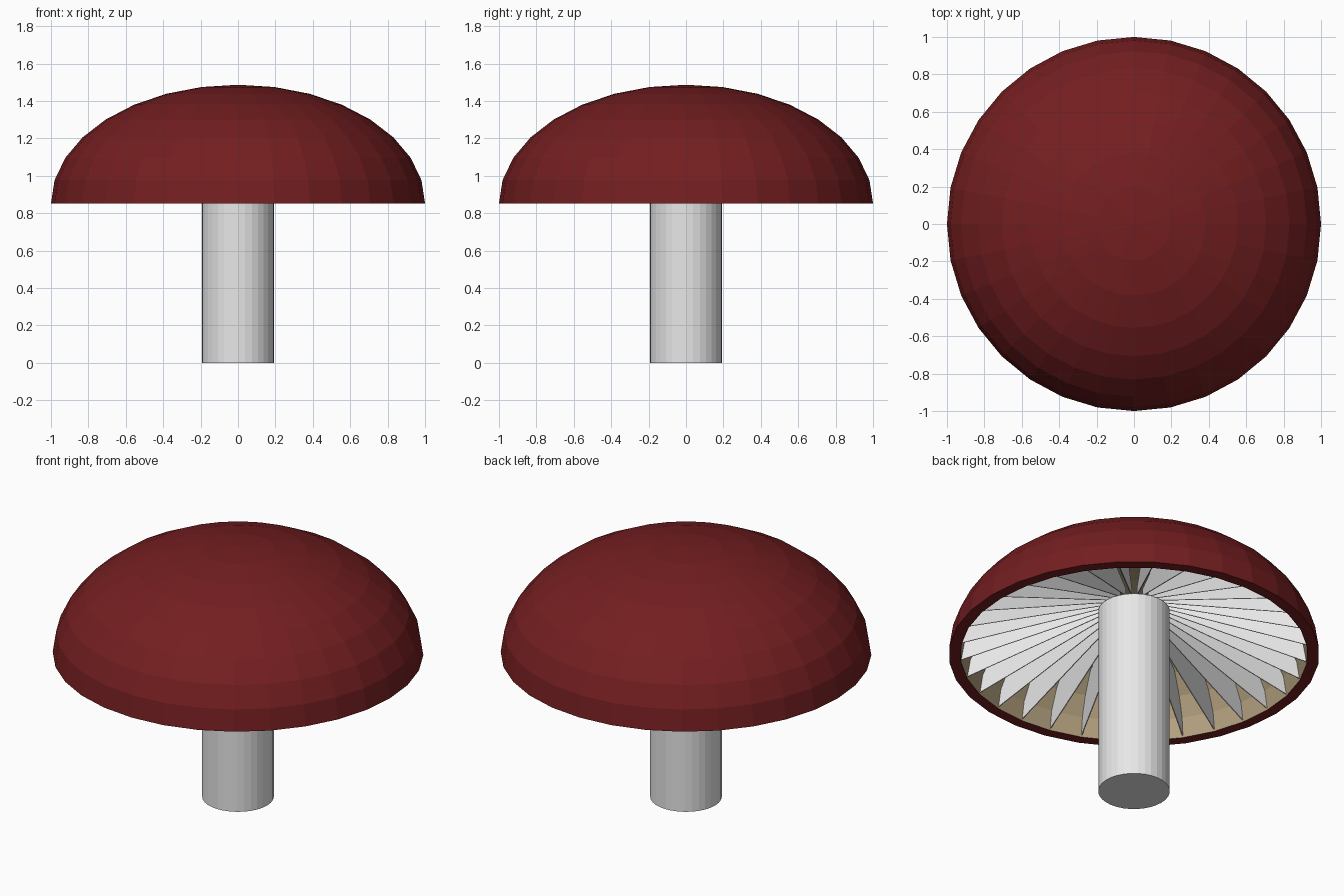
import bpy, bmesh, math
from mathutils import Matrix, Vector

cube = bpy.data.objects.get("Cube")
if cube:
    bpy.data.objects.remove(cube, do_unlink=True)

SIDES = 32
RINGS = 8
RIM_Z = 0.853          # underside of the cap
STEM_TOP = 1.12
STEM_R = 0.193


def material(name, color):
    mat = bpy.data.materials.new(name)
    mat.use_nodes = True
    mat.diffuse_color = (*color, 1)
    mat.node_tree.nodes["Principled BSDF"].inputs["Base Color"].default_value = (*color, 1)
    return mat


def add_object(name, bm, *mats):
    bmesh.ops.recalc_face_normals(bm, faces=bm.faces)
    mesh = bpy.data.meshes.new(name)
    bm.to_mesh(mesh)
    bm.free()
    for mat in mats:
        mesh.materials.append(mat)
    obj = bpy.data.objects.new(name, mesh)
    bpy.context.collection.objects.link(obj)
    return obj


def dome_point(radius, height, step):
    """Point on the dome profile, from the rim (0) to the crown (RINGS)."""
    a = math.pi / 2 * step / RINGS
    return Vector((radius * math.cos(a), 0, RIM_Z + height * math.sin(a)))


red = material("dark red", (0.174, 0.013, 0.0145))
tan = material("tan", (0.45, 0.35, 0.21))
white = material("off white", (0.8, 0.8, 0.8))

# Cap: outer dome, flat rim and tan lining, spun from one profile
OUTER, INNER = (1.0, 0.634), (0.937, 0.575)
profile = [dome_point(*OUTER, i) for i in range(RINGS, -1, -1)]
profile += [dome_point(*INNER, i) for i in range(RINGS + 1)]
bm = bmesh.new()
verts = [bm.verts.new(p) for p in profile]
edges = [bm.edges.new(pair) for pair in zip(verts, verts[1:])]
bmesh.ops.spin(bm, geom=verts + edges, cent=(0, 0, 0), axis=(0, 0, 1),
               angle=math.tau, steps=SIDES, use_duplicate=False)
bmesh.ops.remove_doubles(bm, verts=bm.verts, dist=0.0005)
for face in bm.faces:
    c = face.calc_center_median()
    level = math.hypot(c.x / OUTER[0], c.y / OUTER[0], (c.z - RIM_Z) / OUTER[1])
    face.material_index = int(level < 0.955 and c.z > RIM_Z + 0.01)
add_object("cap", bm, red, tan)

# Stem
bm = bmesh.new()
bmesh.ops.create_cone(bm, cap_ends=True, segments=SIDES, radius1=STEM_R, radius2=STEM_R,
                      depth=STEM_TOP, matrix=Matrix.Translation((0, 0, STEM_TOP / 2)))
add_object("stem", bm, white)

# Gills: thin blades that follow the lining near the rim and narrow toward the stem top
blade = [dome_point(0.945, 0.58, i) for i in range(4)]
blade[0].z += 0.008
blade += [Vector((0.5, 0, 1.24)), Vector((0.16, 0, 1.17)), Vector((0.16, 0, STEM_TOP + 0.01))]
bm = bmesh.new()
for i in range(SIDES):
    turn = Matrix.Rotation(math.tau * i / SIDES, 3, 'Z')
    bm.faces.new([bm.verts.new(turn @ p) for p in blade])
gills = add_object("gills", bm, white)
thick = gills.modifiers.new("thickness", 'SOLIDIFY')
thick.thickness = 0.005
thick.offset = 0
